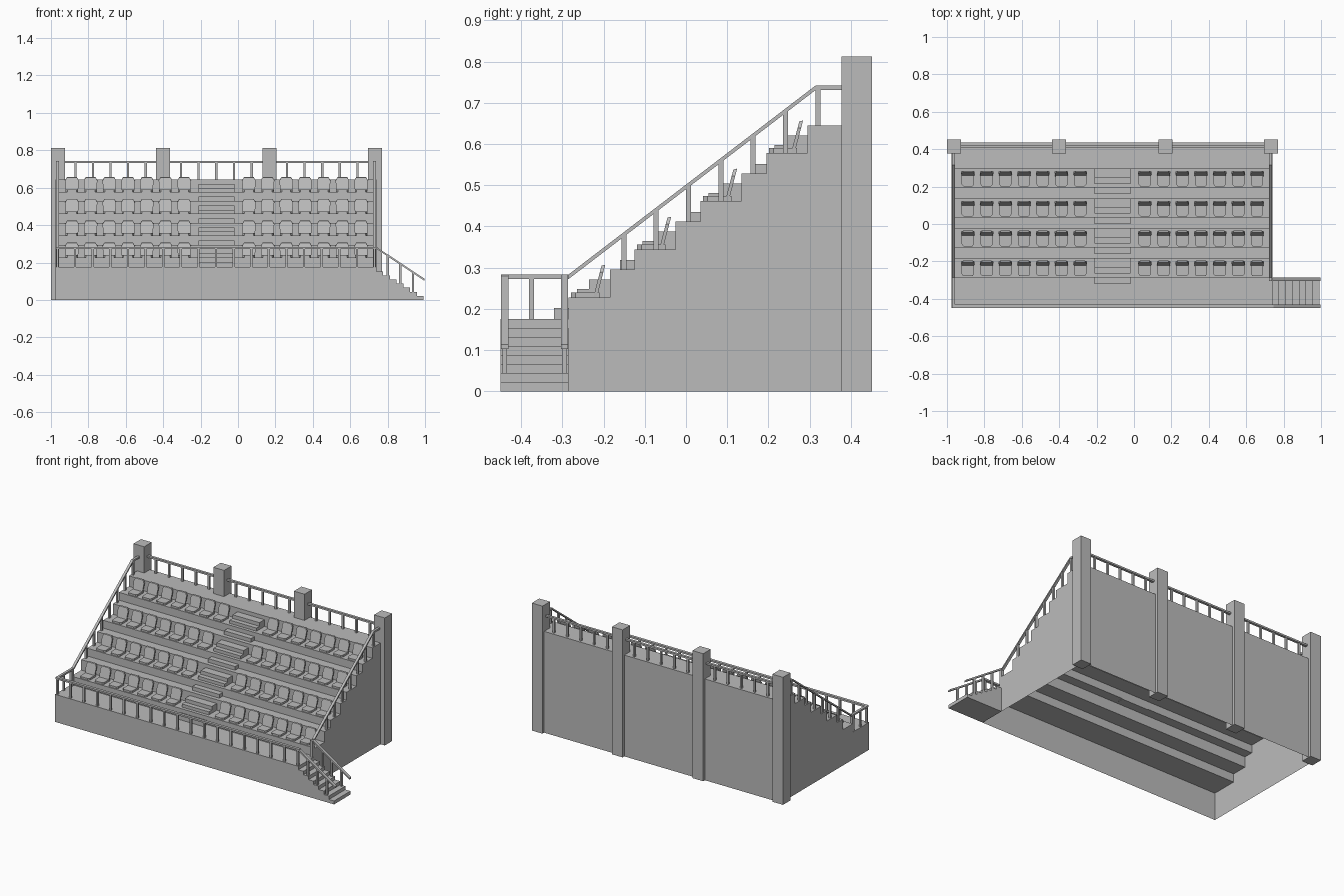
import bpy, bmesh
from mathutils import Vector

cube = bpy.data.objects.get("Cube")
if cube:
    bpy.data.objects.remove(cube, do_unlink=True)

grey = bpy.data.materials.new("concrete_grey")
grey.use_nodes = True
grey.diffuse_color = (0.5, 0.5, 0.5, 1)
grey.node_tree.nodes["Principled BSDF"].inputs["Base Color"].default_value = (0.5, 0.5, 0.5, 1)


def finish(bm, name):
    bmesh.ops.recalc_face_normals(bm, faces=bm.faces)
    mesh = bpy.data.meshes.new(name)
    bm.to_mesh(mesh)
    bm.free()
    mesh.materials.append(grey)
    ob = bpy.data.objects.new(name, mesh)
    bpy.context.collection.objects.link(ob)
    return ob


def extrude(bm, points, offset, open_bottom=False):
    """Sweep a closed outline along an offset vector."""
    a = [bm.verts.new(p) for p in points]
    b = [bm.verts.new(Vector(p) + Vector(offset)) for p in points]
    bm.faces.new(a)
    bm.faces.new(b)
    for i in range(len(a)):
        j = (i + 1) % len(a)
        if open_bottom and a[i].co.z == 0 and a[j].co.z == 0:
            continue
        bm.faces.new((a[i], a[j], b[j], b[i]))


def box(bm, x0, x1, y0, y1, z0, z1):
    extrude(bm, [(x0, y0, z0), (x1, y0, z0), (x1, y1, z0), (x0, y1, z0)], (0, 0, z1 - z0))


def bar(bm, p, q, width=0.016, height=0.011):
    """Flat handrail between two points, kept level across its width."""
    p, q = Vector(p), Vector(q)
    side = (q - p).cross(Vector((0, 0, 1))).normalized() * width / 2
    up = Vector((0, 0, height / 2))
    extrude(bm, [p - side - up, p + side - up, p + side + up, p - side + up], q - p)


def post(bm, x, y, z0, z1, w=0.012):
    box(bm, x - w / 2, x + w / 2, y - w / 2, y + w / 2, z0, z1)


LEFT, RIGHT = 0.74, -0.99
FRONT, TIER, BACK = -0.45, -0.285, 0.435
WALK, TOP = 0.175, 0.645
RUN, RISE = 0.16, 0.1167
RAIL_Y, INNER_Y = FRONT + 0.01, TIER - 0.01
SIDES = (RIGHT + 0.025, LEFT - 0.01)
tiers = [(TIER + RUN * i, 0.228 + RISE * i) for i in range(4)]

# Hollow stepped stand, open underneath
profile = [(FRONT, 0), (FRONT, WALK), (TIER, WALK)]
for y, z in tiers:
    profile += [(y, z), (y + 0.1, z), (y + 0.1, z + 0.067), (y + RUN, z + 0.067)]
profile[-1] = (BACK, TOP)
profile.append((BACK, 0))
bm = bmesh.new()
extrude(bm, [(RIGHT + 0.015, y, z) for y, z in profile], (LEFT - RIGHT - 0.015, 0, 0), True)
finish(bm, "stepped_stand")

# Aisle steps
bm = bmesh.new()
for y, z in tiers:
    box(bm, -0.21, -0.02, y - 0.035, y, z - 0.053, z - 0.026)
    box(bm, -0.21, -0.02, y + 0.05, y + 0.1, z, z + 0.043)
    box(bm, -0.21, -0.02, y + 0.02, y + 0.05, z, z + 0.02)
finish(bm, "aisle_steps")

# Seats: pan with clipped front corners and a leaning back
bm = bmesh.new()
for y, z in tiers:
    for start in (-0.888, 0.058):
        for i in range(7):
            x = start + 0.1 * i
            h = 0.033
            pan = [(-h, 0.075), (-h, 0.017), (-0.024, 0.006), (0.024, 0.006), (h, 0.017), (h, 0.075)]
            extrude(bm, [(x + a, y + b, z) for a, b in pan], (0, 0, 0.012))
            back = [(-h, 0), (h, 0), (0.036, 0.06), (0.026, 0.077), (-0.026, 0.077), (-0.036, 0.06)]
            extrude(bm, [(x + a, y + 0.06 + b * 0.26, z + b) for a, b in back], (0, 0.009, 0.002))
finish(bm, "seats")

# Back pillars
pillars = [-0.9625, -0.4, 0.1675, 0.7325]
bm = bmesh.new()
for x in pillars:
    box(bm, x - 0.0375, x + 0.0375, 0.377, 0.452, 0, 0.812)
finish(bm, "back_pillars")

# Back railing between the pillars
bm = bmesh.new()
bar(bm, (pillars[0], 0.415, 0.738), (pillars[-1], 0.415, 0.738))
for a, b in zip(pillars, pillars[1:]):
    for i in range(5):
        post(bm, a + (b - a) * (i + 1) / 6, 0.415, TOP, 0.735)
finish(bm, "back_railing")

# Sloping side railings
bm = bmesh.new()
for x in SIDES:
    bar(bm, (x, TIER, 0.278), (x, 0.315, 0.737))
    bar(bm, (x, 0.315, 0.737), (x, 0.38, 0.737))
    for i in range(7):
        y = -0.151 + 0.0785 * i
        floor = max(z for py, z in profile[:-1] if py <= y)
        post(bm, x, y, floor, min(0.278 + (y - TIER) * 0.765, 0.737))
finish(bm, "side_railings")

# Walkway railing along the front and the closed end
bm = bmesh.new()
bar(bm, (SIDES[0] - 0.008, RAIL_Y, 0.278), (LEFT + 0.005, RAIL_Y, 0.278), 0.018)
bar(bm, (SIDES[0], RAIL_Y, 0.278), (SIDES[0], TIER, 0.278))
for i in range(19):
    post(bm, SIDES[0] + (SIDES[1] - SIDES[0]) * i / 18, RAIL_Y, WALK, 0.278)
post(bm, SIDES[0], -0.375, WALK, 0.278)
for x in SIDES:
    post(bm, x, INNER_Y, WALK, 0.28, 0.018)
finish(bm, "walkway_railing")

# Entry stairs
COUNT = 7
tread, riser = 0.252 / COUNT, WALK / (COUNT + 1)
outline = [(LEFT, 0)]
for i in range(COUNT):
    z = WALK - riser * (i + 1)
    outline += [(LEFT + tread * i, z), (LEFT + tread * (i + 1), z)]
outline.append((LEFT + tread * COUNT, 0))
bm = bmesh.new()
extrude(bm, [(x, FRONT, z) for x, z in outline], (0, TIER - FRONT, 0))
finish(bm, "entry_stairs")

# Entry stair handrails
bm = bmesh.new()
for y in (RAIL_Y, INNER_Y):
    bar(bm, (LEFT, y, 0.278), (0.997, y, 0.108), 0.018)
    for x in (0.80, 0.867, 0.935):
        step = int((x - LEFT) / tread)
        post(bm, x, y, WALK - riser * (step + 1), 0.278 - (x - LEFT) * 0.66)
finish(bm, "entry_handrails")
